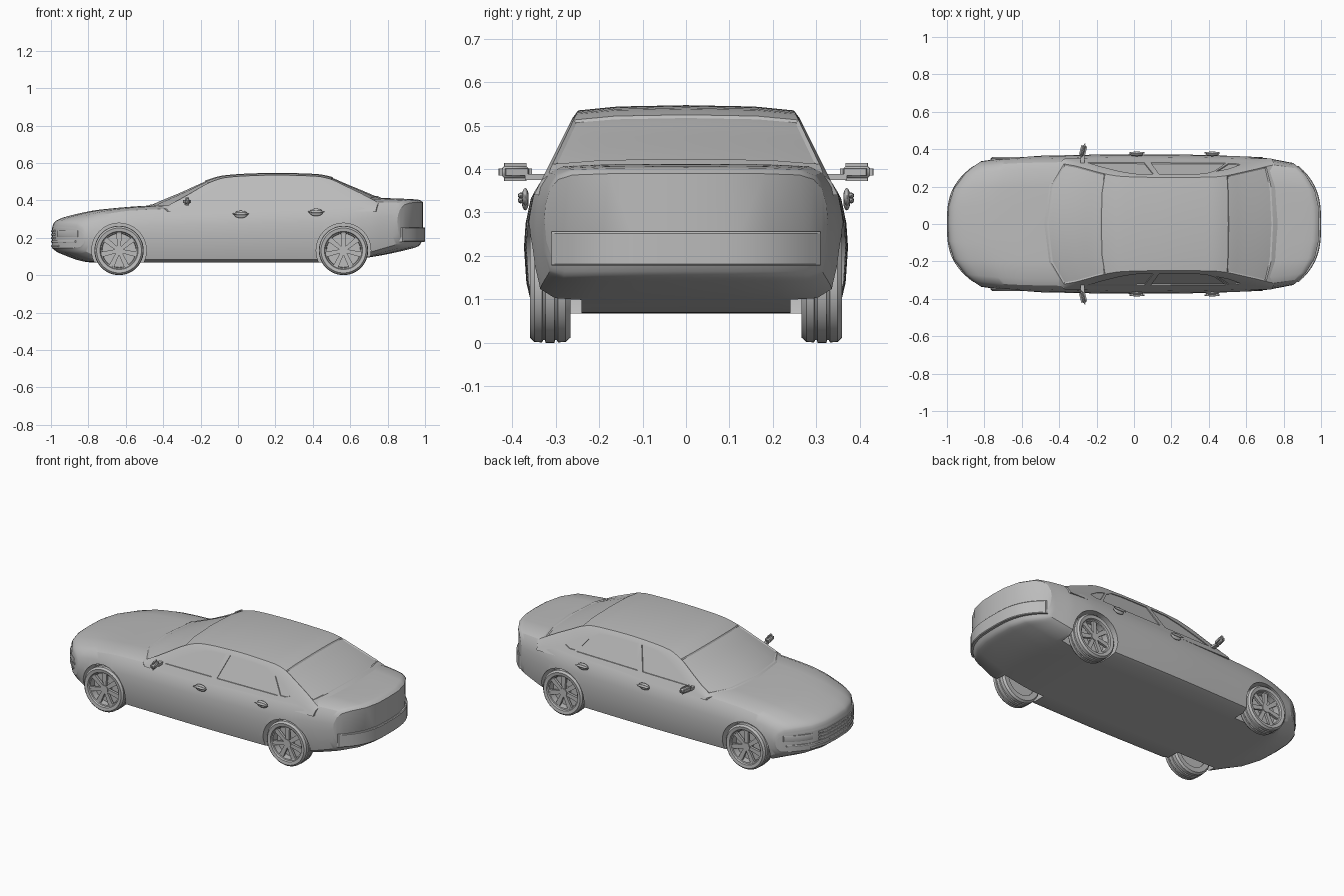
import bpy, bmesh, math
from mathutils import Matrix, Vector

if "Cube" in bpy.data.objects:
    bpy.data.objects.remove(bpy.data.objects["Cube"])

paint = bpy.data.materials.new("plain_grey")
paint.use_nodes = True
paint.diffuse_color = (0.5, 0.5, 0.5, 1)
paint.node_tree.nodes["Principled BSDF"].inputs["Base Color"].default_value = (0.5, 0.5, 0.5, 1)


def curve(pts, x):
    """Smooth monotone interpolation through (x, value) points."""
    i = max(0, min(len(pts) - 2, sum(p[0] <= x for p in pts) - 1))
    d = [(b[1] - a[1]) / (b[0] - a[0]) for a, b in zip(pts, pts[1:])]

    def tangent(k):
        if k == 0 or k == len(d):
            return d[min(k, len(d) - 1)]
        a, b = d[k - 1], d[k]
        return 2 * a * b / (a + b) if a * b > 0 else 0
    (x0, a), (x1, b) = pts[i], pts[i + 1]
    h = x1 - x0
    t = min(1, max(0, (x - x0) / h))
    u = 1 - t
    return (u * u * (1 + 2 * t) * a + t * t * (3 - 2 * t) * b
            + h * t * u * (u * tangent(i) - t * tangent(i + 1)))


def finish(name, bm, angle=30):
    bmesh.ops.recalc_face_normals(bm, faces=bm.faces)
    mesh = bpy.data.meshes.new(name)
    bm.to_mesh(mesh)
    bm.free()
    mesh.materials.append(paint)
    ob = bpy.data.objects.new(name, mesh)
    bpy.context.collection.objects.link(ob)
    smooth(ob, angle)
    return ob


def smooth(ob, angle=30):
    bpy.ops.object.select_all(action="DESELECT")
    ob.select_set(True)
    bpy.context.view_layer.objects.active = ob
    bpy.ops.object.shade_smooth_by_angle(angle=math.radians(angle))


def cut(ob, cutter):
    mod = ob.modifiers.new("cut", "BOOLEAN")
    mod.operation, mod.solver, mod.object = "DIFFERENCE", "EXACT", cutter
    bpy.context.view_layer.objects.active = ob
    bpy.ops.object.modifier_apply(modifier=mod.name)
    bpy.data.objects.remove(cutter)


def skin(bm, rows, wrap=False):
    """Quads between closed rings of points."""
    rings = [[bm.verts.new(p) for p in row] for row in rows]
    n = len(rows[0])
    for a, b in zip(rings, rings[1:] + rings[:1] if wrap else rings[1:]):
        for j in range(n):
            k = (j + 1) % n
            bm.faces.new((a[j], a[k], b[k], b[j]))
    return rings


def loft(start, end, count, section, front, back):
    """Loft mirrored half sections along x; the ends bow in plan."""
    bm = bmesh.new()
    stations = [(start + end - (end - start) * math.cos(math.pi * i / count)) / 2
                for i in range(count + 1)]
    rows = []
    for s in stations:
        half = section(s)
        m = len(half)
        ring = half + [(-y, z) for y, z in half[-2:0:-1]]
        tf = max(0, 1 - (s - start) / front[1])
        tb = max(0, 1 - (end - s) / back[1])
        bow = front[0] * tf - back[0] * tb
        rows.append([(s + bow * abs(y) ** 3, y, z) for y, z in ring])
    rings = skin(bm, rows)
    for r in (rings[0], rings[-1]):
        for i in range(m // 2 - 1):
            bm.faces.new((r[i], r[i + 1], r[m - 2 - i], r[m - 1 - i]))
            bm.faces.new((r[-i], r[-i - 1], r[m + i], r[m - 1 + i]))
    return bm, stations


# Lower body with bonnet and boot
TOP = [(-.995, .25), (-.985, .28), (-.95, .302), (-.9, .318), (-.74, .35), (-.45, .373),
       (0, .385), (.5, .4), (.76, .412), (.9, .408), (.965, .403), (.99, .39)]
BOTTOM = [(-.995, .145), (-.96, .12), (-.78, .068), (.45, .068), (.7, .095),
          (.92, .14), (.965, .155), (.99, .19)]
WIDTH = [(-1, .335), (-.9, .345), (-.75, .357), (-.4, .367), (0, .373), (.5, .367),
         (.8, .352), (1, .325)]
SHAPE = [(0, 0), (.3, 0), (.6, 0), (.85, 0), (.95, .05), (.985, .22), (1, .48),
         (.99, .65), (.96, .82), (.9, .93), (.8, .982), (.55, .996), (.28, .999), (0, 1)]


def body_section(s):
    w, b, t = curve(WIDTH, s), curve(BOTTOM, s), curve(TOP, s)
    return [(w * y, b + (t - b) * z) for y, z in SHAPE]


body = finish("lower_body", loft(-.995, .99, 70, body_section, (4.7, .4), (4, .4))[0])

# Cabin with inset windscreen and rear window
ROOF = [(-.5, .36), (-.47, .377), (-.3, .45), (-.16, .511), (-.08, .533), (.05, .543),
        (.2, .547), (.42, .541), (.5, .526), (.57, .497), (.76, .416), (.8, .395)]
BASE = .34


def side_y(z):
    return .335 - .5 * (z - .37)


def cabin_section(s):
    z = curve(ROOF, s)
    d = min(.03, (z - BASE) * .4)
    w, wb, mid = side_y(z - d), side_y(BASE), (BASE + z - d) / 2
    return [(0, BASE), (.6 * wb, BASE), (wb, BASE), (side_y(mid), mid), (w, z - d),
            (.95 * w, z - .4 * d), (.6 * w, z - .1 * d), (0, z)]


bm, stations = loft(-.5, .8, 60, cabin_section, (3, .5), (1.5, .4))
bmesh.ops.recalc_face_normals(bm, faces=bm.faces)
bm.faces.ensure_lookup_table()
panes = [[bm.faces[i * 14 + j] for i in range(60) for j in range(5, 9)
          if stations[i] > lo and stations[i + 1] < hi]
         for lo, hi in ((-.47, -.15), (.5, .755))]
for glass in panes:
    bmesh.ops.inset_region(bm, faces=glass, thickness=.008, depth=-.005)
cabin = finish("cabin", bm)

# Recessed side windows
WINDOWS = [
    [(-.25, .382), (-.17, .43), (-.08, .475), (0, .502), (.105, .508), (.055, .384)],
    [(.09, .384), (.135, .508), (.3, .508), (.38, .5), (.43, .472), (.49, .388)],
    [(.44, .477), (.5, .452), (.57, .405), (.54, .392), (.505, .392)],
]
for side in (1, -1):
    for outline in WINDOWS:
        bm = bmesh.new()
        rows = [[(x, side * (side_y(z) + off), z) for x, z in outline] for off in (-.006, .06)]
        for ring in skin(bm, rows):
            bm.faces.new(ring)
        cut(cabin, finish("window_cutter", bm))
smooth(cabin)

# Wheel arches
AXLES = {"front": -.636, "rear": .564}
TURN = Matrix.Rotation(math.pi / 2, 4, "X")
for x in AXLES.values():
    for side in (1, -1):
        bm = bmesh.new()
        bmesh.ops.create_cone(bm, segments=48, radius1=.146, radius2=.146, depth=.26,
                              cap_ends=True,
                              matrix=Matrix.Translation((x, side * .37, .132)) @ TURN)
        cut(body, finish("arch_cutter", bm))
smooth(body)

# Wheels: lathed tyre and rim, hub and seven spokes
TYRE = [(.09, -.045), (.12, -.047), (.13, -.036), (.131, -.018), (.126, -.016), (.126, -.012),
        (.132, -.01), (.132, .01), (.126, .012), (.126, .016), (.131, .018), (.13, .036),
        (.12, .046), (.102, .043), (.098, .034), (.092, .032), (.09, 0)]


def lathe(bm, profile, centre, side, steps=48):
    cx, cy, cz = centre
    skin(bm, [[(cx + r * math.cos(a), cy + side * y, cz + r * math.sin(a)) for r, y in profile]
              for a in (2 * math.pi * i / steps for i in range(steps))], True)


def box(bm, matrix, size):
    return bmesh.ops.create_cube(bm, size=1, matrix=matrix @ Matrix.Diagonal((*size, 1)))["verts"]


for label, x in AXLES.items():
    for side, hand in ((1, "left"), (-1, "right")):
        centre = (x, side * .313, .132)
        bm = bmesh.new()
        lathe(bm, TYRE, centre, side)
        finish(f"{label}_{hand}_tyre", bm)
        bm = bmesh.new()
        for radius, depth, y in ((.093, .03, -.02), (.024, .05, .01)):
            bmesh.ops.create_cone(bm, segments=32, radius1=radius, radius2=radius, depth=depth,
                                  cap_ends=True, matrix=Matrix.Translation(
                                      (x, centre[1] + side * y, .132)) @ TURN)
        for i in range(7):
            spin = Matrix.Translation(centre) @ Matrix.Rotation(2 * math.pi * i / 7, 4, "Y")
            verts = box(bm, spin @ Matrix.Translation((0, side * .024, .056)), (.02, .014, .08))
            inverse = spin.inverted()
            for v in verts:
                p = inverse @ v.co
                if p.z > .05:
                    v.co = spin @ Vector((p.x * 1.4, p.y, p.z))
        finish(f"{label}_{hand}_rim", bm)

# Door mirrors and handles
for side, hand in ((1, "left"), (-1, "right")):
    bm = bmesh.new()
    tilt = Matrix.Rotation(side * -.25, 4, "Z")
    box(bm, Matrix.Translation((-.272, side * .393, .393)) @ tilt, (.032, .078, .042))
    bmesh.ops.bevel(bm, geom=bm.edges[:], offset=.013, segments=3, affect="EDGES")
    box(bm, Matrix.Translation((-.275, side * .345, .382)), (.022, .05, .014))
    finish(f"{hand}_mirror", bm, 40)
    for x, z, label in ((.015, .325, "front"), (.418, .336, "rear")):
        bm = bmesh.new()
        for size, y, dz in (((.036, .008, .02), .37, 0), ((.044, .007, .007), .38, .003)):
            bmesh.ops.create_uvsphere(bm, u_segments=20, v_segments=10, radius=1,
                                      matrix=Matrix.Translation((x, side * y, z + dz))
                                      @ Matrix.Diagonal((*size, 1)))
        finish(f"{label}_{hand}_handle", bm, 60)


# Trim bands that follow the bowed nose and tail
def band(name, end, y0, y1, z0, z1, out):
    start, bow = (.995, 4.7) if end < 0 else (.99, 4)
    bm = bmesh.new()
    rows = []
    for i in range(25):
        y = y0 + (y1 - y0) * i / 24
        x = start - bow * abs(y) ** 3
        rows.append([(end * (x + o), y, z) for o, z in
                     ((-.008, z0), (out * .6, z0), (out, z0 + .004),
                      (out, z1 - .004), (out * .6, z1), (-.008, z1))])
    rings = skin(bm, rows)
    bm.faces.new(rings[0])
    bm.faces.new(rings[-1])
    finish(name, bm)


for i in range(3):
    band(f"grille_bar_{i + 1}", -1, -.15, .15, .192 + .019 * i, .203 + .019 * i, .005)
band("front_bumper_lip", -1, -.3, .3, .174, .184, .005)
band("lower_intake_bar", -1, -.2, .2, .15, .16, .004)
band("left_headlight", -1, .19, .31, .205, .24, .004)
band("right_headlight", -1, -.31, -.19, .205, .24, .004)
band("rear_bumper", 1, -.31, .31, .178, .256, .01)
